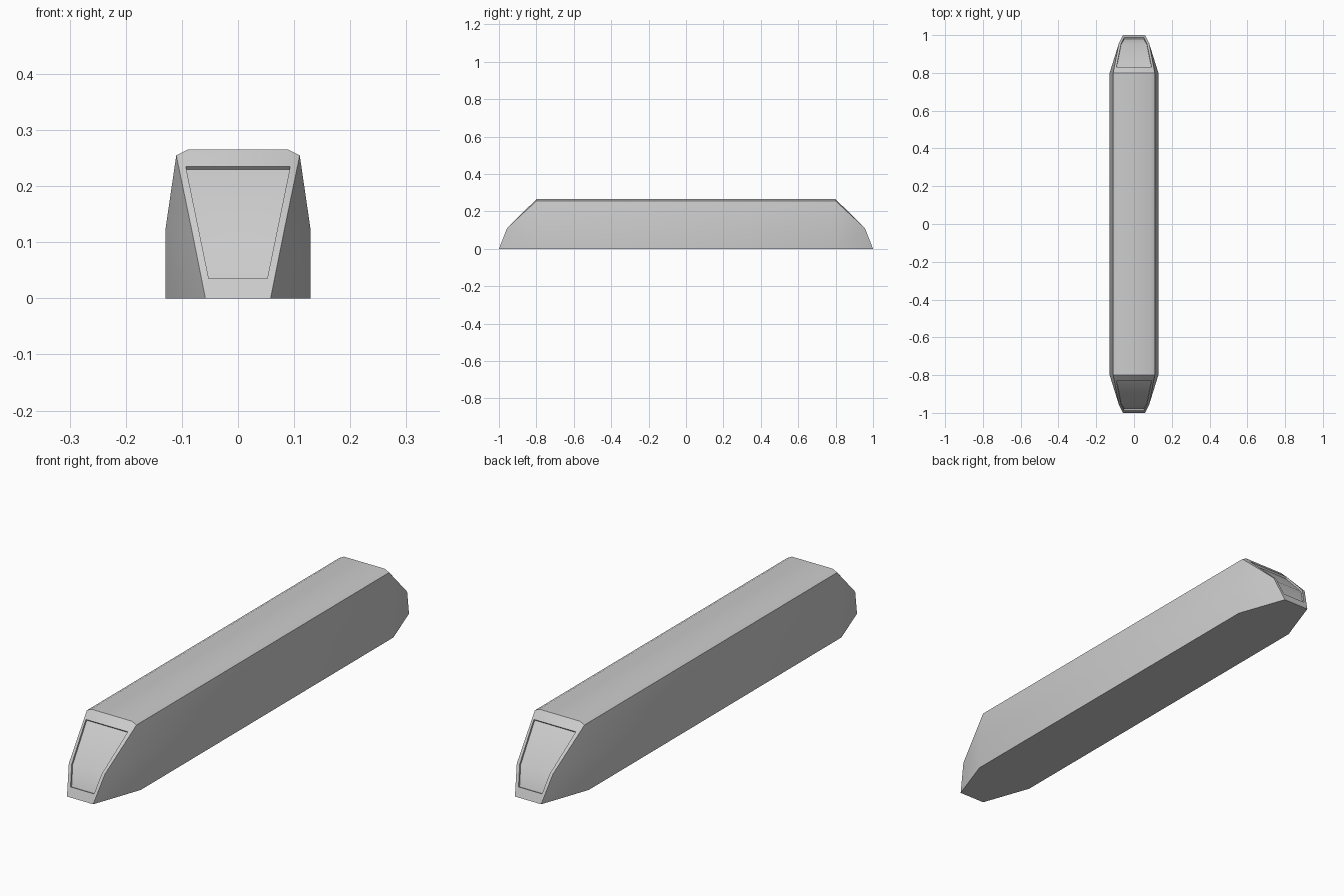
import bpy, bmesh
from mathutils import Vector

if "Cube" in bpy.data.objects:
    bpy.data.objects.remove(bpy.data.objects["Cube"])

DEPTH = 0.008  # windscreen recess

# nose profile (y, z) from the skirt up to the roof
KINK = (0.957, 0.11)

def on_nose(x, z):
    """Point on the nose face at a given x and z."""
    if z <= KINK[1]:
        y = 1 + (KINK[0] - 1) * z / KINK[1]
    else:
        y = KINK[0] + (0.8 - KINK[0]) * (z - KINK[1]) / (0.265 - KINK[1])
    return Vector((x, y, z))

def centre(p):
    return Vector((0, p.y, p.z))

bm = bmesh.new()

def face(*pts):
    bm.faces.new([bm.verts.new(p) for p in pts])

# cross-section of the hull, half width: (x, z)
section = [(0, 0), (0.129, 0), (0.129, 0.125), (0.11, 0.255), (0.09, 0.265), (0, 0.265)]
mid = [Vector((x, 0, z)) for x, z in section]
end = [Vector((x, 0.8, z)) for x, z in section]

# straight hull
for i in range(len(section) - 1):
    face(mid[i], mid[i + 1], end[i + 1], end[i])

# tapered nose sides and floor
o0, o1 = on_nose(0.058, 0), on_nose(0.08, KINK[1])
o2, o3 = end[3], end[4]
face(end[1], end[2], o1, o0)
face(end[2], o2, o1)
face(end[0], end[1], o0, centre(o0))

# frame around the windscreen
rim = [on_nose(0.052, 0.035), on_nose(0.0674, KINK[1]), on_nose(0.093, 0.235)]
inward = [Vector((0, -0.93, -0.36)), Vector((0, -0.84, -0.54)), Vector((0, -0.7, -0.71))]
pane = [p + n * DEPTH for p, n in zip(rim, inward)]
face(centre(o0), o0, rim[0], centre(rim[0]))
face(o0, o1, rim[1], rim[0])
face(o1, o2, rim[2], rim[1])
face(rim[2], o2, o3)
face(rim[2], o3, centre(o3), centre(rim[2]))

# recess walls and windscreen
for i in (0, 2):
    face(centre(rim[i]), rim[i], pane[i], centre(pane[i]))
for i in (0, 1):
    face(rim[i], rim[i + 1], pane[i + 1], pane[i])
    face(centre(pane[i]), pane[i], pane[i + 1], centre(pane[i + 1]))

# mirror the quarter to a full hull
for axis in "XY":
    bmesh.ops.mirror(bm, geom=bm.verts[:] + bm.edges[:] + bm.faces[:], axis=axis, merge_dist=1e-5)
bmesh.ops.remove_doubles(bm, verts=bm.verts[:], dist=1e-5)
bmesh.ops.recalc_face_normals(bm, faces=bm.faces[:])

mesh = bpy.data.meshes.new("tram_body")
bm.to_mesh(mesh)
bm.free()
body = bpy.data.objects.new("tram_body", mesh)
bpy.context.collection.objects.link(body)
bpy.context.view_layer.objects.active = body
body.select_set(True)
bpy.ops.object.shade_smooth_by_angle(angle=0.5)
